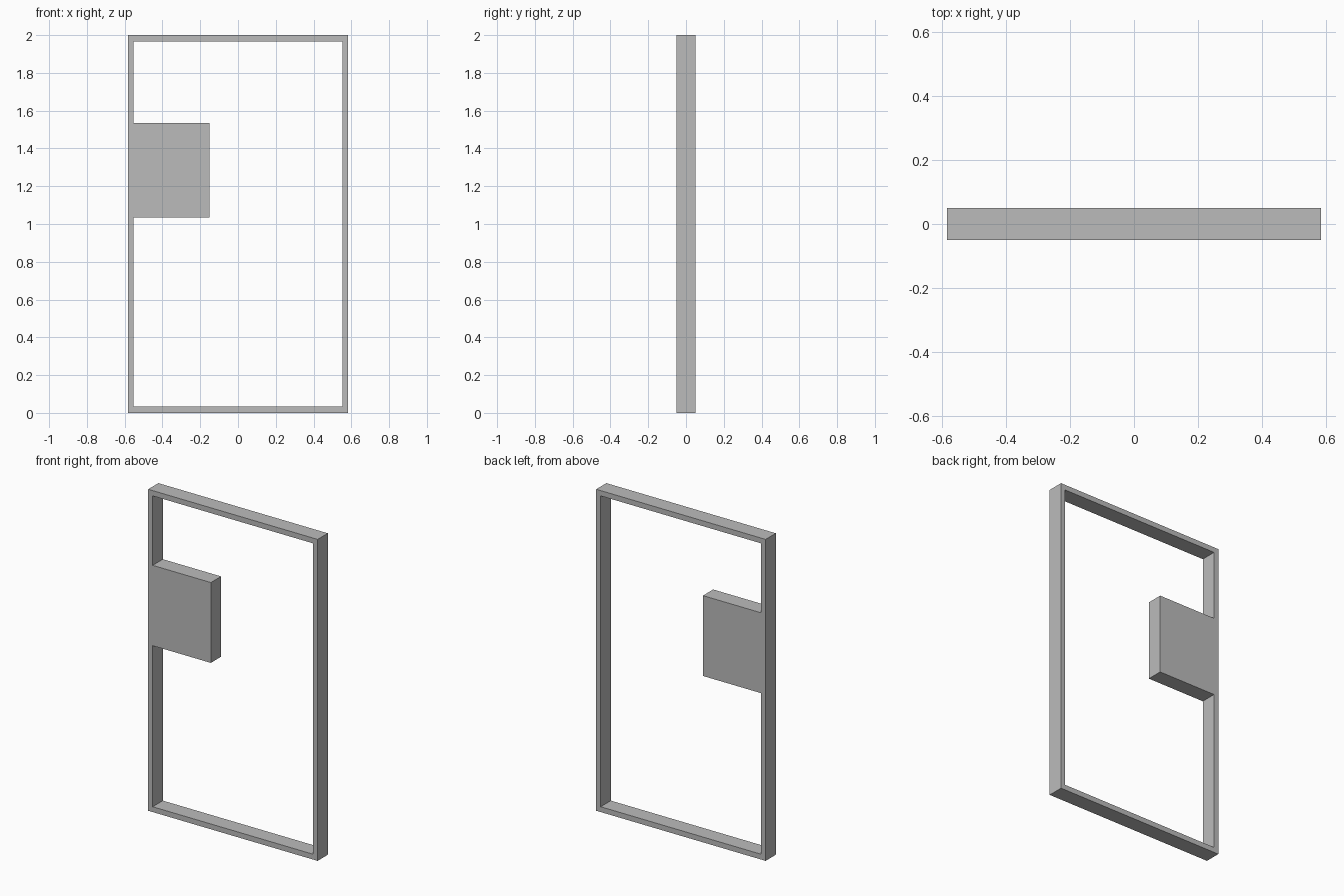
import bpy
import math

cube = bpy.data.objects.get("Cube")
if cube:
    bpy.data.objects.remove(cube, do_unlink=True)

HALF_W, HEIGHT, DEPTH = 0.583, 2.0, 0.1
SIDE, RAIL = 0.031, 0.033           # post and rail thickness
PANEL_X, PANEL_LOW, PANEL_HIGH = -0.152, 1.035, 1.535

# Single grey finish
grey = bpy.data.materials.new("plain grey")
grey.use_nodes = True
grey.diffuse_color = (0.5, 0.5, 0.5, 1)
grey.node_tree.nodes["Principled BSDF"].inputs["Base Color"].default_value = (0.5, 0.5, 0.5, 1)

# Outer rectangle, and the opening notched around the side panel
inner = HALF_W - SIDE
outline = [(-HALF_W, 0), (HALF_W, 0), (HALF_W, HEIGHT), (-HALF_W, HEIGHT)]
opening = [(-inner, RAIL), (inner, RAIL), (inner, HEIGHT - RAIL), (-inner, HEIGHT - RAIL),
           (-inner, PANEL_HIGH), (PANEL_X, PANEL_HIGH),
           (PANEL_X, PANEL_LOW), (-inner, PANEL_LOW)]

# Fill the profile and extrude it through the depth
profile = bpy.data.curves.new("frame_profile", 'CURVE')
profile.dimensions = '2D'
profile.fill_mode = 'BOTH'
profile.extrude = DEPTH / 2
for points in (outline, opening):
    spline = profile.splines.new('POLY')
    spline.points.add(len(points) - 1)
    for point, (x, z) in zip(spline.points, points):
        point.co = (x, z, 0, 1)
    spline.use_cyclic_u = True
profile.materials.append(grey)

frame = bpy.data.objects.new("frame_with_side_panel", profile)
frame.rotation_euler.x = math.pi / 2
bpy.context.collection.objects.link(frame)

# Turn it into a flat-shaded mesh
bpy.ops.object.select_all(action='DESELECT')
frame.select_set(True)
bpy.context.view_layer.objects.active = frame
bpy.ops.object.convert(target='MESH')
bpy.ops.object.shade_flat()
